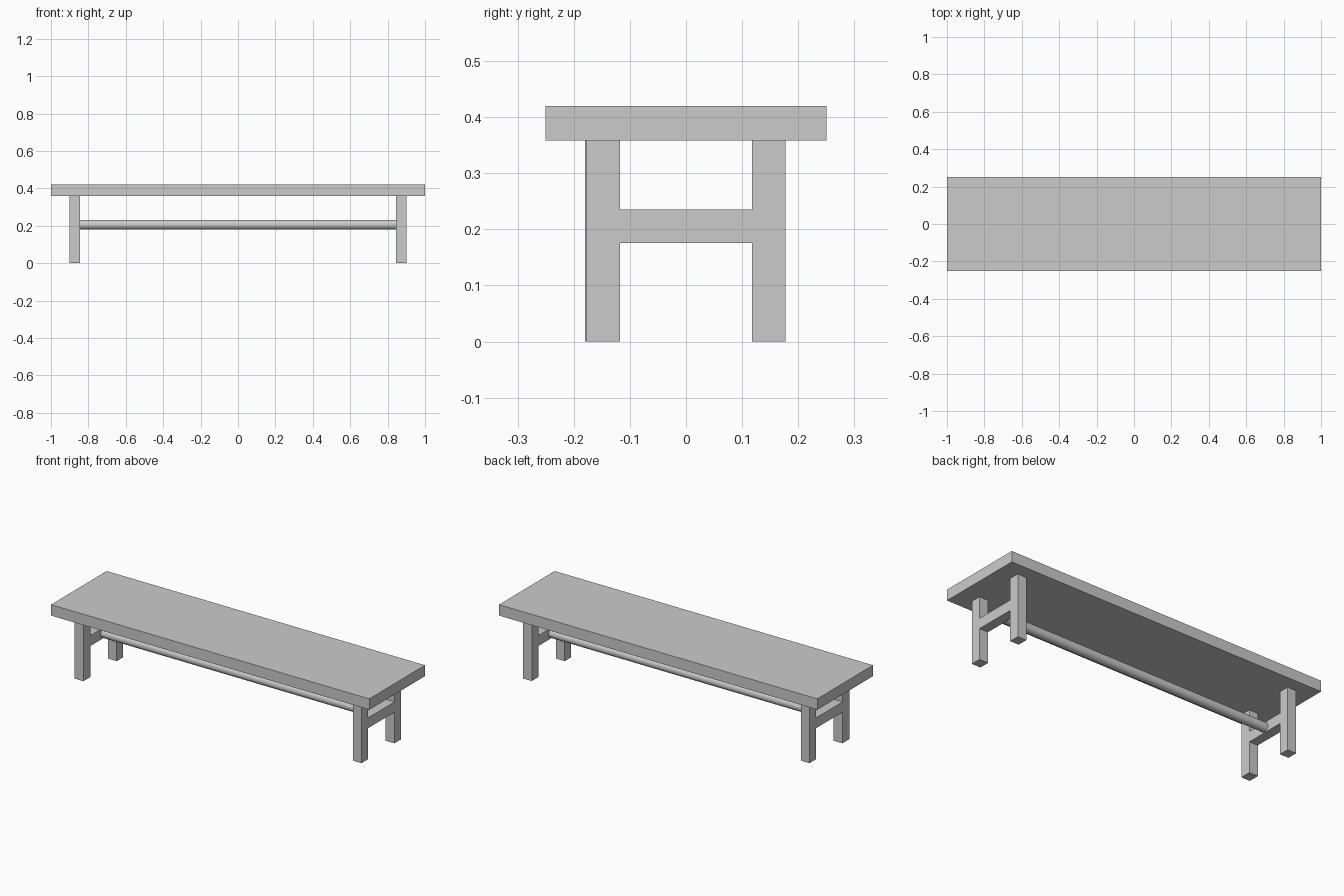
import bpy, bmesh, math

if "Cube" in bpy.data.objects:
    bpy.data.objects.remove(bpy.data.objects["Cube"])

SEAT_BOTTOM, SEAT_TOP = 0.358, 0.42
BAR_BOTTOM, BAR_TOP = 0.176, 0.235


def add_object(name, bm):
    bmesh.ops.recalc_face_normals(bm, faces=bm.faces)
    mesh = bpy.data.meshes.new(name)
    bm.to_mesh(mesh)
    bm.free()
    obj = bpy.data.objects.new(name, mesh)
    bpy.context.collection.objects.link(obj)
    return obj


def h_frame(name, x0, x1, front, back=0.177, inner=0.118):
    """H-shaped end frame: two legs and a flush crossbar, extruded along x."""
    profile = [(front, 0), (-inner, 0), (-inner, BAR_BOTTOM), (inner, BAR_BOTTOM),
               (inner, 0), (back, 0), (back, SEAT_BOTTOM), (inner, SEAT_BOTTOM),
               (inner, BAR_TOP), (-inner, BAR_TOP), (-inner, SEAT_BOTTOM),
               (front, SEAT_BOTTOM)]
    bm = bmesh.new()
    face = bm.faces.new([bm.verts.new((x0, y, z)) for y, z in profile])
    ext = bmesh.ops.extrude_face_region(bm, geom=[face], use_keep_orig=True)
    verts = [g for g in ext["geom"] if isinstance(g, bmesh.types.BMVert)]
    bmesh.ops.translate(bm, verts=verts, vec=(x1 - x0, 0, 0))
    return add_object(name, bm)


# Seat plank
bm = bmesh.new()
bmesh.ops.create_cube(bm, size=1)
bmesh.ops.scale(bm, verts=bm.verts, vec=(2, 0.5, SEAT_TOP - SEAT_BOTTOM))
seat = add_object("seat", bm)
seat.location.z = (SEAT_TOP + SEAT_BOTTOM) / 2

# End frames; the left front leg is very slightly wider
h_frame("right_leg_frame", 0.845, 0.9, -0.177)
h_frame("left_leg_frame", -0.9, -0.845, -0.18)

# Round stretcher between the crossbars
bpy.ops.mesh.primitive_cylinder_add(vertices=32, radius=0.026, depth=1.69,
                                    location=(0, 0, 0.206),
                                    rotation=(0, math.pi / 2, 0))
rod = bpy.context.object
rod.name = "stretcher_rod"
bpy.ops.object.shade_smooth_by_angle(angle=math.radians(30))
